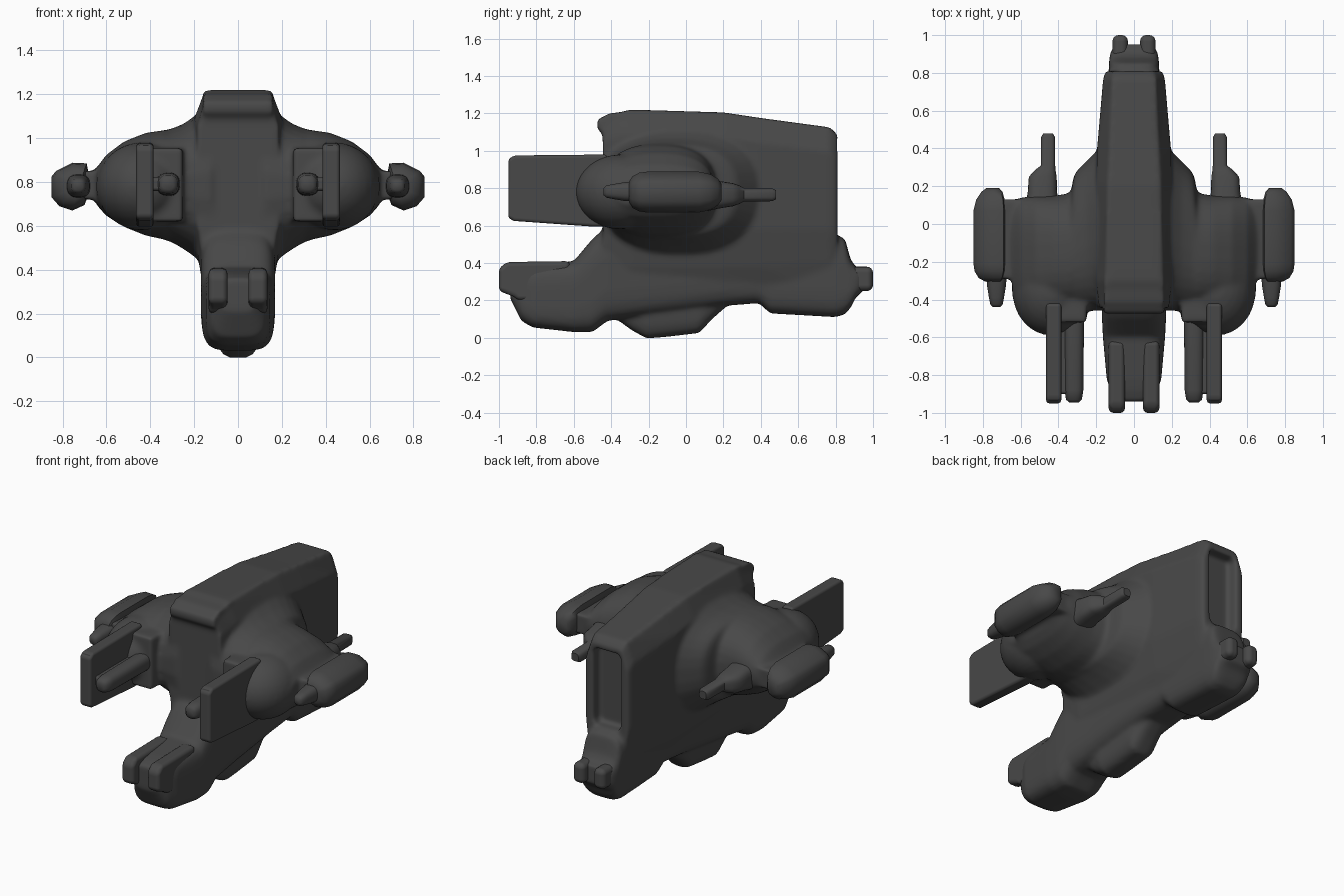
import bpy, bmesh, math
from mathutils import Vector, Matrix

if "Cube" in bpy.data.objects:
    bpy.data.objects.remove(bpy.data.objects["Cube"])

paint = bpy.data.materials.new("dark grey")
paint.diffuse_color = (0.065, 0.065, 0.065, 1)
paint.use_nodes = True
paint.node_tree.nodes["Principled BSDF"].inputs["Base Color"].default_value = paint.diffuse_color


def ring(n, rx, rz, cx=0.0, cz=0.0, power=2.0):
    """Superellipse outline: higher power gives squarer corners."""
    pts = []
    for i in range(n):
        a = 2 * math.pi * (i + 0.5) / n
        c, s = math.cos(a), math.sin(a)
        pts.append((cx + rx * math.copysign(abs(c) ** (2 / power), c),
                    cz + rz * math.copysign(abs(s) ** (2 / power), s)))
    return pts


def loft(bm, sections, place):
    """Skin a closed solid through (station, outline) pairs."""
    rows = [[bm.verts.new(place(t, p)) for p in pts] for t, pts in sections]
    n = len(rows[0])
    for a, b in zip(rows, rows[1:]):
        for i in range(n):
            bm.faces.new((a[i], a[(i + 1) % n], b[(i + 1) % n], b[i]))
    bm.faces.new(rows[0])
    bm.faces.new(rows[-1][::-1])


def along_x(t, p):
    return Vector((t, p[0], p[1]))


def along_y(t, p):
    return Vector((p[0], t, p[1]))


def box(bm, x0, x1, y0, y1, z0, z1):
    size = Matrix.Diagonal((abs(x1 - x0), y1 - y0, z1 - z0, 1))
    centre = Matrix.Translation(((x0 + x1) / 2, (y0 + y1) / 2, (z0 + z1) / 2))
    bmesh.ops.create_cube(bm, size=1, matrix=centre @ size)


def finish(name, bm, mirror=False, bevel=0.0):
    bmesh.ops.recalc_face_normals(bm, faces=bm.faces[:])
    mesh = bpy.data.meshes.new(name)
    bm.to_mesh(mesh)
    bm.free()
    mesh.materials.append(paint)
    obj = bpy.data.objects.new(name, mesh)
    bpy.context.collection.objects.link(obj)
    for o in bpy.context.selected_objects:
        o.select_set(False)
    obj.select_set(True)
    bpy.context.view_layer.objects.active = obj
    if bevel:
        for p in mesh.polygons:
            p.use_smooth = True
        m = obj.modifiers.new("round", 'BEVEL')
        m.width, m.segments, m.harden_normals = bevel, 4, True
    else:
        bpy.ops.object.shade_smooth_by_angle(angle=math.radians(50))
    if mirror:
        obj.modifiers.new("mirror", 'MIRROR')
    return obj


def mirrored_box(name, dims, bevel):
    bm = bmesh.new()
    box(bm, *dims)
    return finish(name, bm, True, bevel)


# Hull: tall slab with a recessed slot in its rear face
def slab(tw, w, zt, zm, zl, zb):
    half = [(tw, zt), (w, zt - 0.13), (w, zm), (0.85 * w, zl), (0.6 * w, zb)]
    return half + [(-x, z) for x, z in reversed(half)]


hull = bmesh.new()
slot = [(.08, 1.05), (.095, 1.03), (.095, .72), (.095, .60), (.085, .555)]
slot += [(-x, z) for x, z in reversed(slot)]
loft(hull, [(-0.445, slab(.15, .185, 1.18, .60, .42, .30)),
            (-0.30, slab(.15, .20, 1.22, .58, .38, .20)),
            (0.20, slab(.14, .20, 1.205, .58, .38, .20)),
            (0.40, slab(.13, .195, 1.175, .58, .38, .22)),
            (0.77, slab(.115, .163, 1.125, .58, .40, .22)),
            (0.81, slab(.105, .15, 1.085, .58, .42, .24)),
            (0.81, slot), (0.74, slot)], along_y)
# Brow over the front face
brow = [(-.475, 1.12), (-.475, 1.165), (-.41, 1.2), (-.28, 1.215), (-.28, 1.07), (-.43, 1.07)]
loft(hull, [(-.16, brow), (.16, brow)], along_x)


# Keel: nose, underside and tail in one run of (y, half width, bottom, top)
def span(rows, power):
    return [(y, ring(24, w, (t - b) / 2, 0, (t + b) / 2, power)) for y, w, b, t in rows]


loft(hull, span([(-.94, .08, .21, .36), (-.88, .125, .09, .38), (-.82, .145, .055, .39),
                 (-.60, .165, .03, .41), (-.50, .17, .03, .53), (-.42, .17, .09, .60),
                 (-.20, .16, .12, .60), (.20, .15, .17, .60), (.39, .14, .185, .55),
                 (.45, .135, .13, .53), (.80, .135, .11, .55), (.85, .133, .125, .53),
                 (.88, .13, .16, .42), (.91, .125, .22, .375), (.95, .10, .25, .365)], 4), along_y)
# Belly bulge
loft(hull, span([(-.40, .07, .12, .4), (-.29, .085, .04, .4), (-.21, .10, -.004, .4),
                 (-.10, .10, .005, .4), (.07, .10, .025, .4), (.14, .09, .10, .4),
                 (.23, .08, .18, .4)], 3.5), along_y)
# Shoulders: (x, front y, back y, centre z, half height), plus front domes, blocks and struts
shoulder = [(.12, -.46, .44, .78, .39), (.20, -.46, .385, .78, .32), (.25, -.46, .335, .78, .285),
            (.305, -.46, .28, .785, .258), (.32, -.45, .25, .785, .255), (.335, -.45, .165, .787, .25),
            (.42, -.44, .15, .79, .235), (.52, -.45, .15, .79, .195), (.60, -.45, .14, .785, .14),
            (.645, -.38, .12, .78, .085)]
for side in (1, -1):
    loft(hull, [(side * x, ring(32, (b - f) / 2, rz, (b + f) / 2, cz, 2.5))
                for x, f, b, cz, rz in shoulder], along_x)
    dome = Matrix.Translation((side * 0.44, -0.35, 0.78)) @ Matrix.Diagonal((.205, .24, .2, 1))
    bmesh.ops.create_uvsphere(hull, u_segments=32, v_segments=16, radius=1, matrix=dome)
    box(hull, side * .55, side * .71, -0.29, 0.13, 0.72, 0.85)
    box(hull, side * .25, side * .42, -0.52, -0.30, 0.62, 0.955)
hull_obj = finish("hull", hull)
m = hull_obj.modifiers.new("blend", 'REMESH')
m.mode, m.voxel_size, m.use_smooth_shade = 'VOXEL', 0.013, True
m = hull_obj.modifiers.new("soften", 'SMOOTH')
m.factor, m.iterations = 0.5, 8

# Side pods: one faceted outline scaled along the length
outline = [(-.075, .105), (-.01, .108), (.065, .07), (.085, .045), (.085, -.05), (.05, -.09),
           (-.01, -.11), (-.065, -.085), (-.085, -.03), (-.085, .05)]
pod = bmesh.new()
rows = [(-.305, .50, .745), (-.285, .78, .757), (-.25, .95, .763), (-.21, 1, .765), (.07, 1, .765),
        (.13, .88, .76), (.17, .66, .752), (.19, .40, .748)]
loft(pod, [(y, [(cx + s * x, .78 + s * z) for x, z in outline]) for y, s, cx in rows], along_y)
finish("side_pod", pod, True)
probe = bmesh.new()
rows = [(-.44, .02), (-.425, .033), (-.39, .04), (-.33, .05), (-.27, .055)]
loft(probe, [(y, ring(24, r, r, .728, .782, 2.6)) for y, r in rows], along_y)
finish("pod_probe", probe, True)

# Rear barrels growing out of the shoulders
barrel = bmesh.new()
rows = [(.06, .485, .095, .10), (.17, .485, .078, .075), (.25, .483, .074, .062), (.285, .47, .055, .05),
        (.31, .455, .038, .036), (.46, .455, .037, .035), (.48, .455, .025, .025)]
loft(barrel, [(y, ring(24, rx, rz, cx, .765, 3)) for y, cx, rx, rz in rows], along_y)
finish("rear_barrel", barrel, True)

# Front plates with a rod beside each, joined by a thin web
plate = bmesh.new()
profile = [(-.95, .64), (-.95, .955), (-.92, .975), (-.42, .98), (-.42, .595), (-.50, .595), (-.92, .625)]
loft(plate, [(.385, profile), (.465, profile)], along_x)
finish("front_plate", plate, True, 0.025)
rod = bmesh.new()
rows = [(-.945, .025), (-.93, .042), (-.88, .05), (-.49, .054)]
loft(rod, [(y, ring(24, r, r, .318, .79, 2.6)) for y, r in rows], along_y)
finish("front_rod", rod, True)
mirrored_box("rod_web", (.33, .40, -.90, -.49, .76, .82), 0.015)

# Twin blocks on the nose and on the tail
nose = bmesh.new()
profile = [(-1.0, .25), (-1.0, .37), (-.96, .405), (-.62, .41), (-.62, .2), (-.90, .2), (-.92, .22)]
loft(nose, [(.048, profile), (.134, profile)], along_x)
finish("nose_block", nose, True, 0.025)
mirrored_box("tail_block", (.032, .114, .86, 1.0, .25, .38), 0.033)
